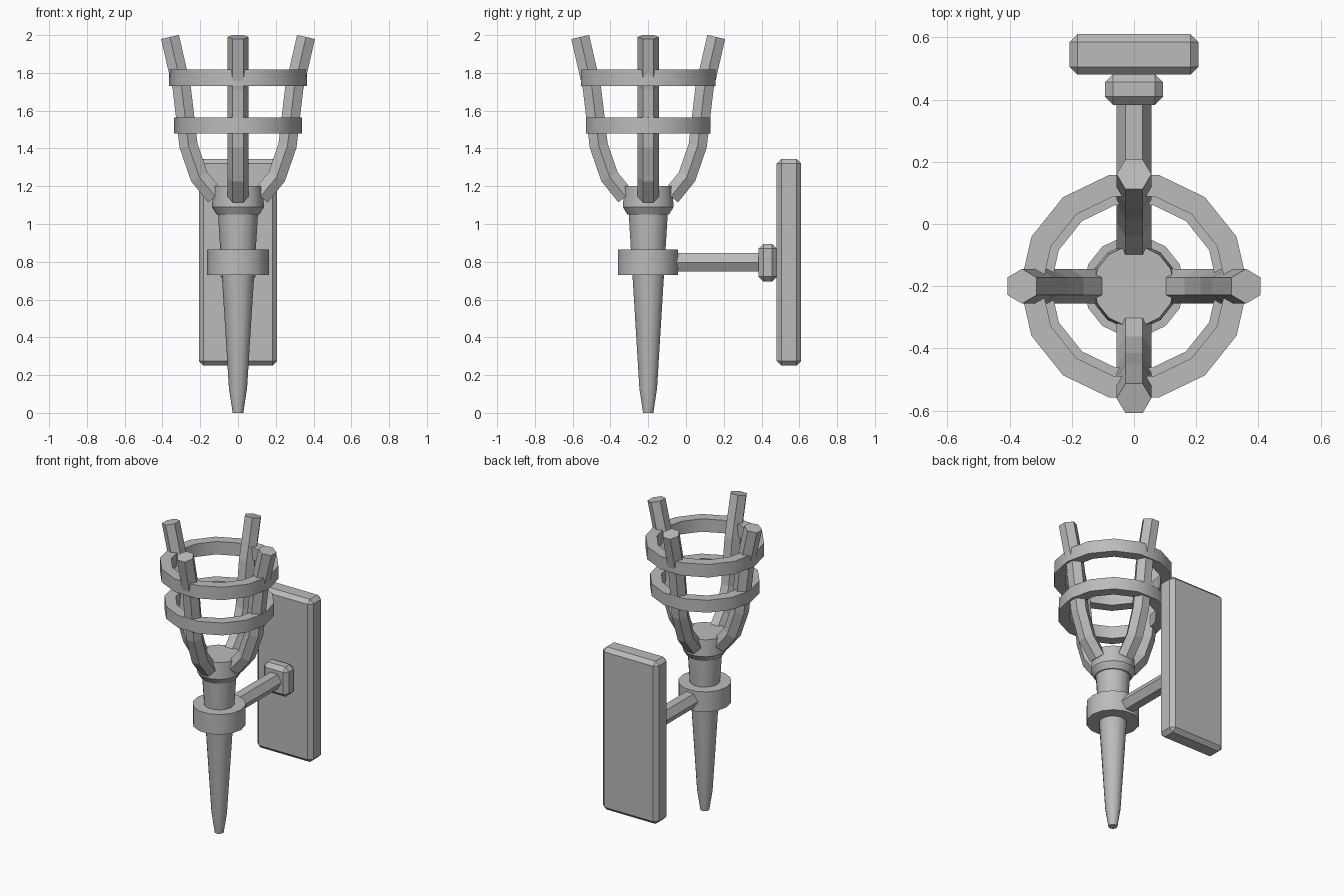
import bpy, bmesh, math
from mathutils import Vector, Matrix

if "Cube" in bpy.data.objects:
    bpy.data.objects.remove(bpy.data.objects["Cube"])

AXIS_Y = -0.2          # torch axis position
SIDES = 14

metal = bpy.data.materials.new("grey metal")
metal.diffuse_color = (0.5, 0.5, 0.5, 1)
metal.use_nodes = True
metal.node_tree.nodes["Principled BSDF"].inputs["Base Color"].default_value = metal.diffuse_color


def finish(name, bm, smooth=False):
    bmesh.ops.recalc_face_normals(bm, faces=bm.faces)
    me = bpy.data.meshes.new(name)
    bm.to_mesh(me)
    bm.free()
    me.materials.append(metal)
    ob = bpy.data.objects.new(name, me)
    bpy.context.collection.objects.link(ob)
    if smooth:
        bpy.ops.object.select_all(action='DESELECT')
        ob.select_set(True)
        bpy.context.view_layer.objects.active = ob
        bpy.ops.object.shade_smooth_by_angle(angle=math.radians(30))
    return ob


def lathe(name, profile, hollow=False):
    """Turn (radius, z) points round the torch axis; hollow closes the loop."""
    bm = bmesh.new()
    rows = [[bm.verts.new((r * math.cos(2 * math.pi * i / SIDES),
                           AXIS_Y + r * math.sin(2 * math.pi * i / SIDES), z))
             for i in range(SIDES)] for r, z in profile]
    pairs = list(zip(rows, rows[1:]))
    if hollow:
        pairs.append((rows[-1], rows[0]))
    else:
        bm.faces.new(rows[0])
        bm.faces.new(rows[-1])
    for a, b in pairs:
        for i in range(SIDES):
            j = (i + 1) % SIDES
            bm.faces.new((a[i], a[j], b[j], b[i]))
    return finish(name, bm, True)


def hex_bar(name, path, matrix, radius=0.056):
    """Sweep a hexagon along (r, z) points with mitred joints."""
    bm = bmesh.new()
    pts = [Vector(p) for p in path]
    rows = []
    for k, p in enumerate(pts):
        d0 = (p - pts[k - 1]).normalized() if k else (pts[1] - p).normalized()
        d1 = (pts[k + 1] - p).normalized() if k < len(pts) - 1 else d0
        t = (d0 + d1).normalized()
        n = Vector((t.y, -t.x)) / t.dot(d0)
        row = []
        for i in range(6):
            a = i * math.pi / 3
            q = p + n * radius * math.sin(a)
            row.append(bm.verts.new(matrix @ Vector((q.x, radius * math.cos(a), q.y))))
        rows.append(row)
    bm.faces.new(rows[0])
    bm.faces.new(rows[-1])
    for a, b in zip(rows, rows[1:]):
        for i in range(6):
            j = (i + 1) % 6
            bm.faces.new((a[i], a[j], b[j], b[i]))
    return finish(name, bm)


def chamfered_box(name, lo, hi, bevel):
    lo, hi = Vector(lo), Vector(hi)
    bm = bmesh.new()
    bmesh.ops.create_cube(bm, size=1)
    for v in bm.verts:
        v.co = (lo + hi) / 2 + v.co * (hi - lo)
    bmesh.ops.bevel(bm, geom=bm.edges[:], offset=bevel, segments=1,
                    affect='EDGES', profile=0.5)
    return finish(name, bm)


# Turned torch parts
lathe("handle", [(0.028, 0), (0.048, 0.13), (0.107, 1.07)])
lathe("holder_collar", [(0.163, 0.73), (0.163, 0.865)])
lathe("cup", [(0.113, 1.05), (0.138, 1.09), (0.13, 1.2)])

# Basket hoops
for name, outer, inner, z0, z1 in (("lower_hoop", 0.338, 0.268, 1.48, 1.563),
                                   ("upper_hoop", 0.366, 0.296, 1.73, 1.817)):
    lathe(name, [(inner, z0), (outer, z0), (outer, z1), (inner, z1)], True)

# Four bent basket bars
bar_path = [(0.12, 1.145), (0.205, 1.25), (0.262, 1.415), (0.298, 1.72), (0.36, 1.99)]
for i in range(4):
    place = Matrix.Translation((0, AXIS_Y, 0)) @ Matrix.Rotation(i * math.pi / 2, 4, 'Z')
    hex_bar("basket_bar_%d" % (i + 1), bar_path, place)

# Wall bracket
hex_bar("bracket_arm", [(-0.12, 0.797), (0.42, 0.797)], Matrix.Rotation(math.pi / 2, 4, 'Z'))
chamfered_box("bracket_boss", (-0.093, 0.383, 0.695), (0.093, 0.482, 0.895), 0.026)
chamfered_box("wall_plate", (-0.207, 0.48, 0.25), (0.207, 0.61, 1.345), 0.025)
